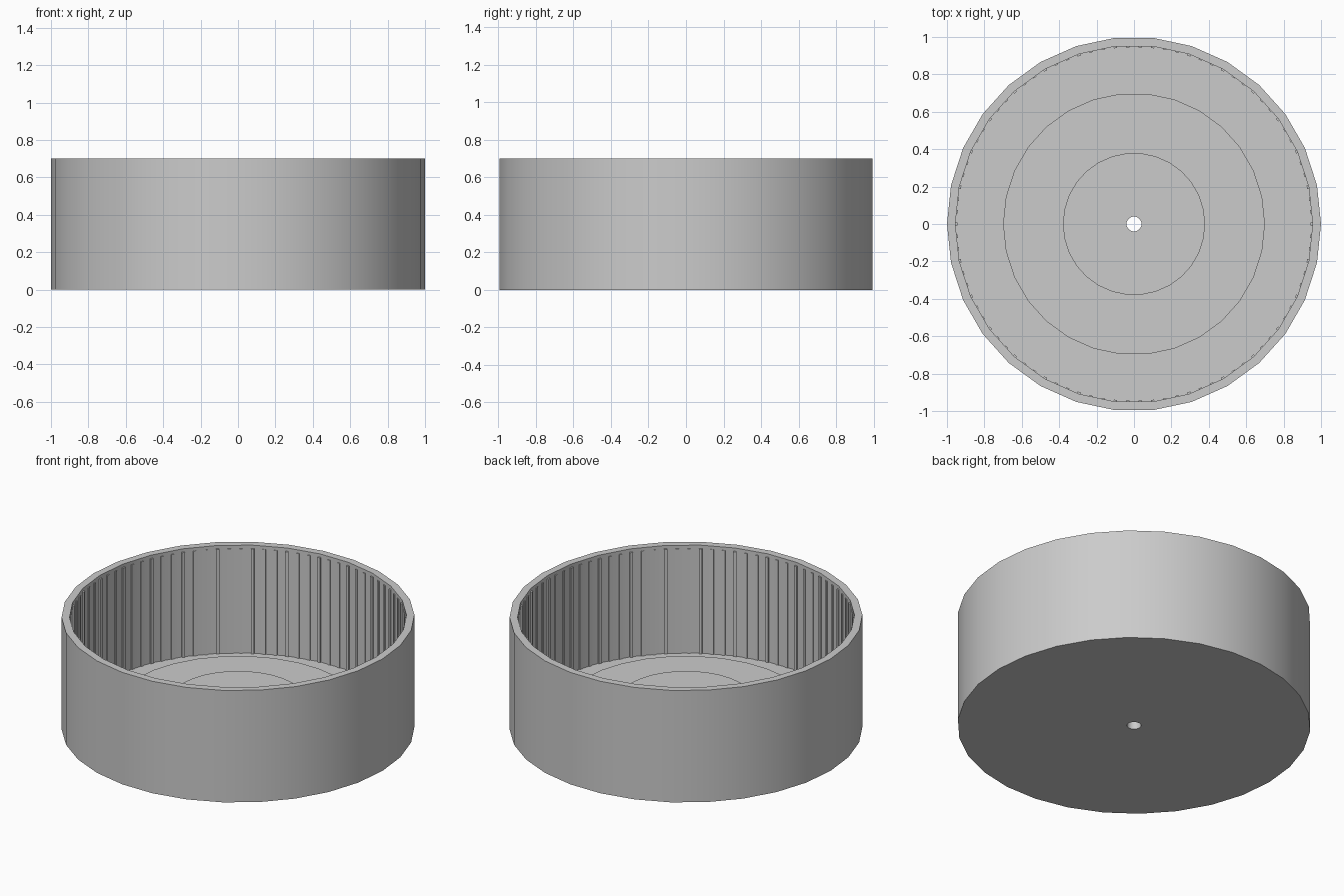
import bpy
import bmesh
from math import pi, radians
from mathutils import Matrix, Vector

cube = bpy.data.objects.get("Cube")
if cube:
    bpy.data.objects.remove(cube, do_unlink=True)

SIDES = 30
RIBS = 90
HEIGHT, FLOOR = 0.70, 0.025
WALL_R, RIB_R = 0.955, 0.945

grey = bpy.data.materials.new("plain grey")
grey.use_nodes = True
colour = (0.6, 0.6, 0.6, 1)
grey.diffuse_color = colour
grey.node_tree.nodes["Principled BSDF"].inputs["Base Color"].default_value = colour


def finish(bm, name):
    bmesh.ops.recalc_face_normals(bm, faces=bm.faces)
    mesh = bpy.data.meshes.new(name)
    bm.to_mesh(mesh)
    bm.free()
    mesh.materials.append(grey)
    obj = bpy.data.objects.new(name, mesh)
    bpy.context.collection.objects.link(obj)
    return obj


# Drum: closed profile (radius, height) with a stepped floor and a centre hole
profile = [(0.04, 0), (1, 0), (1, HEIGHT), (WALL_R, HEIGHT), (WALL_R, FLOOR),
           (0.7, FLOOR), (0.7, 0.125), (0.38, 0.125), (0.38, 0.18), (0.04, 0.18)]
bm = bmesh.new()
verts = [bm.verts.new((r, 0, z)) for r, z in profile]
edges = [bm.edges.new((a, b)) for a, b in zip(verts, verts[1:] + verts[:1])]
bmesh.ops.spin(bm, geom=verts + edges, cent=(0, 0, 0), axis=(0, 0, 1),
               angle=2 * pi, steps=SIDES, use_merge=True)
bmesh.ops.remove_doubles(bm, verts=bm.verts, dist=0.0001)
drum = finish(bm, "drum")
bpy.ops.object.select_all(action="DESELECT")
drum.select_set(True)
bpy.context.view_layer.objects.active = drum
bpy.ops.object.shade_smooth_by_angle(angle=radians(30))

# Ribs: thin upright bars around the inner wall, stopping just below the rim
bm = bmesh.new()
bottom, top, depth = FLOOR - 0.01, 0.68, 0.02
for i in range(RIBS):
    place = (Matrix.Rotation(2 * pi * i / RIBS, 4, "Z")
             @ Matrix.Translation(Vector((RIB_R + depth / 2, 0, (bottom + top) / 2)))
             @ Matrix.Diagonal((depth, 0.018, top - bottom, 1)))
    bmesh.ops.create_cube(bm, size=1, matrix=place)
finish(bm, "inner_ribs")
